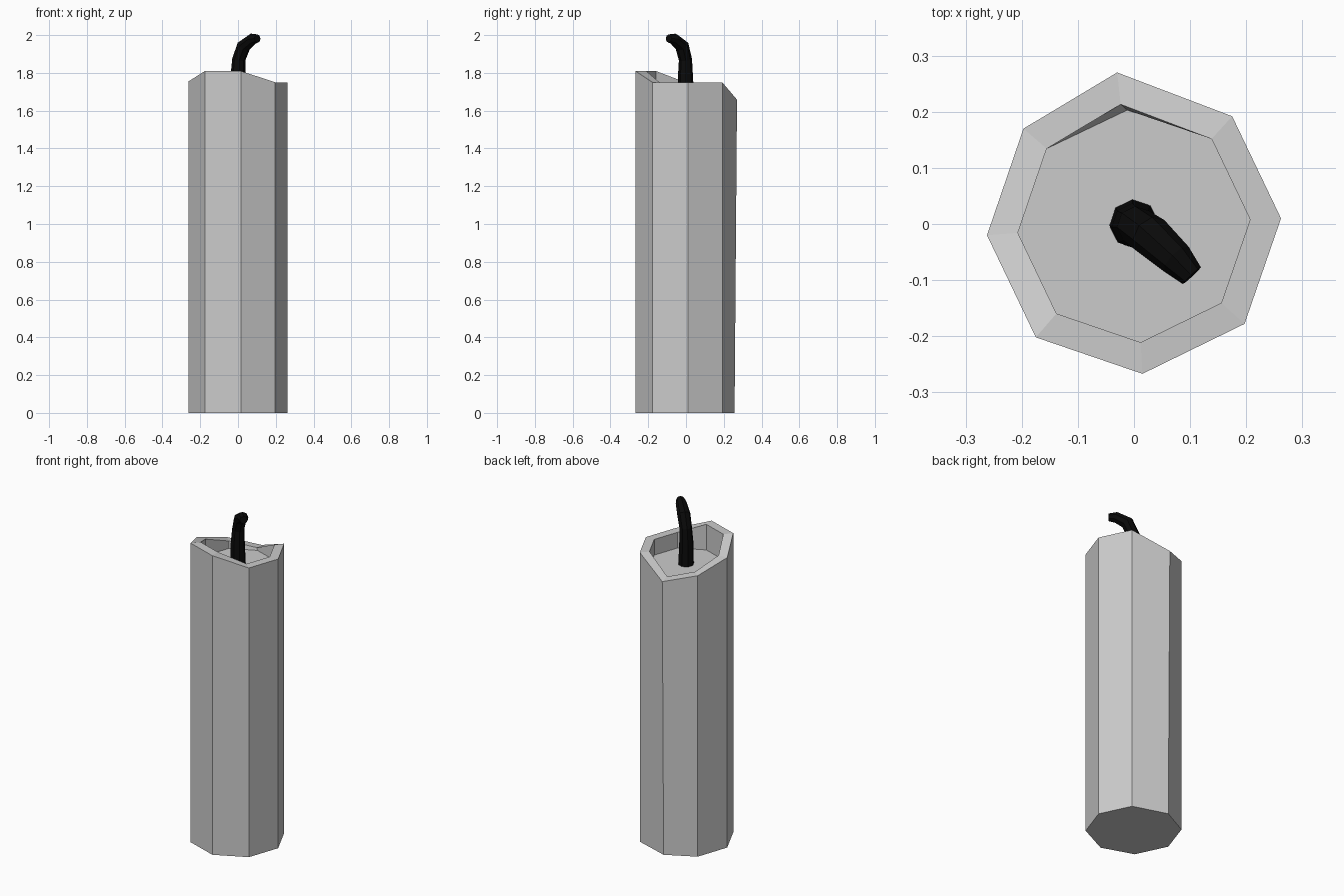
import bpy, bmesh, math
from mathutils import Vector

if "Cube" in bpy.data.objects:
    bpy.data.objects.remove(bpy.data.objects["Cube"])


def make_object(name, rings, close_start=True):
    """Skin a list of equal-length vertex rings, capping both ends."""
    bm = bmesh.new()
    loops = [[bm.verts.new(p) for p in ring] for ring in rings]
    n = len(loops[0])
    for a, b in zip(loops, loops[1:]):
        for i in range(n):
            j = (i + 1) % n
            bm.faces.new((a[i], a[j], b[j], b[i]))
    bm.faces.new(loops[0][::-1])
    bm.faces.new(loops[-1])
    bmesh.ops.recalc_face_normals(bm, faces=bm.faces)
    mesh = bpy.data.meshes.new(name)
    bm.to_mesh(mesh)
    bm.free()
    ob = bpy.data.objects.new(name, mesh)
    bpy.context.collection.objects.link(ob)
    return ob


# Candle body: uneven octagon, melted rim, shallow hollow at the top
rim = [(0.262, 0.01, 1.75), (0.175, 0.192, 1.75), (-0.03, 0.27, 1.658),
       (-0.197, 0.17, 1.70), (-0.262, -0.02, 1.755), (-0.175, -0.202, 1.81),
       (0.015, -0.267, 1.81), (0.197, -0.178, 1.75)]
inset = 0.79
bottom = [(x, min(y, 0.257), 0) for x, y, z in rim]
inner = [(x * inset, y * inset, max(z, 1.665)) for x, y, z in rim]
floor = [(x, y, 1.655) for x, y, z in inner]
floor[2] = (-0.012, 0.203, 1.655)
make_object("candle_body", [bottom, rim, inner, floor])

# Wick: eight-sided tube bending towards the front right
path = [((0, 0, 1.65), 0.044), ((0, -0.003, 1.78), 0.040),
        ((0.004, -0.003, 1.87), 0.035), ((0.03, -0.021, 1.942), 0.037),
        ((0.076, -0.063, 1.979), 0.031), ((0.103, -0.092, 1.982), 0.022)]
pts = [Vector(p) for p, r in path]
side = Vector((0.66, 0.75, 0)).normalized()
rings = []
for k, (p, r) in enumerate(path):
    if k == 0:
        tangent = Vector((0, 0, 1))
    else:
        tangent = (pts[min(k + 1, len(pts) - 1)] - pts[k - 1]).normalized()
    u = (side - tangent * side.dot(tangent)).normalized()
    v = tangent.cross(u)
    rings.append([pts[k] + r * (math.cos(a) * u + math.sin(a) * v)
                  for a in (math.tau * i / 8 for i in range(8))])
wick = make_object("wick", rings)
black = bpy.data.materials.new("burnt_black")
black.diffuse_color = (0.003, 0.003, 0.003, 1)
black.use_nodes = True
black.node_tree.nodes["Principled BSDF"].inputs["Base Color"].default_value = black.diffuse_color
wick.data.materials.append(black)
